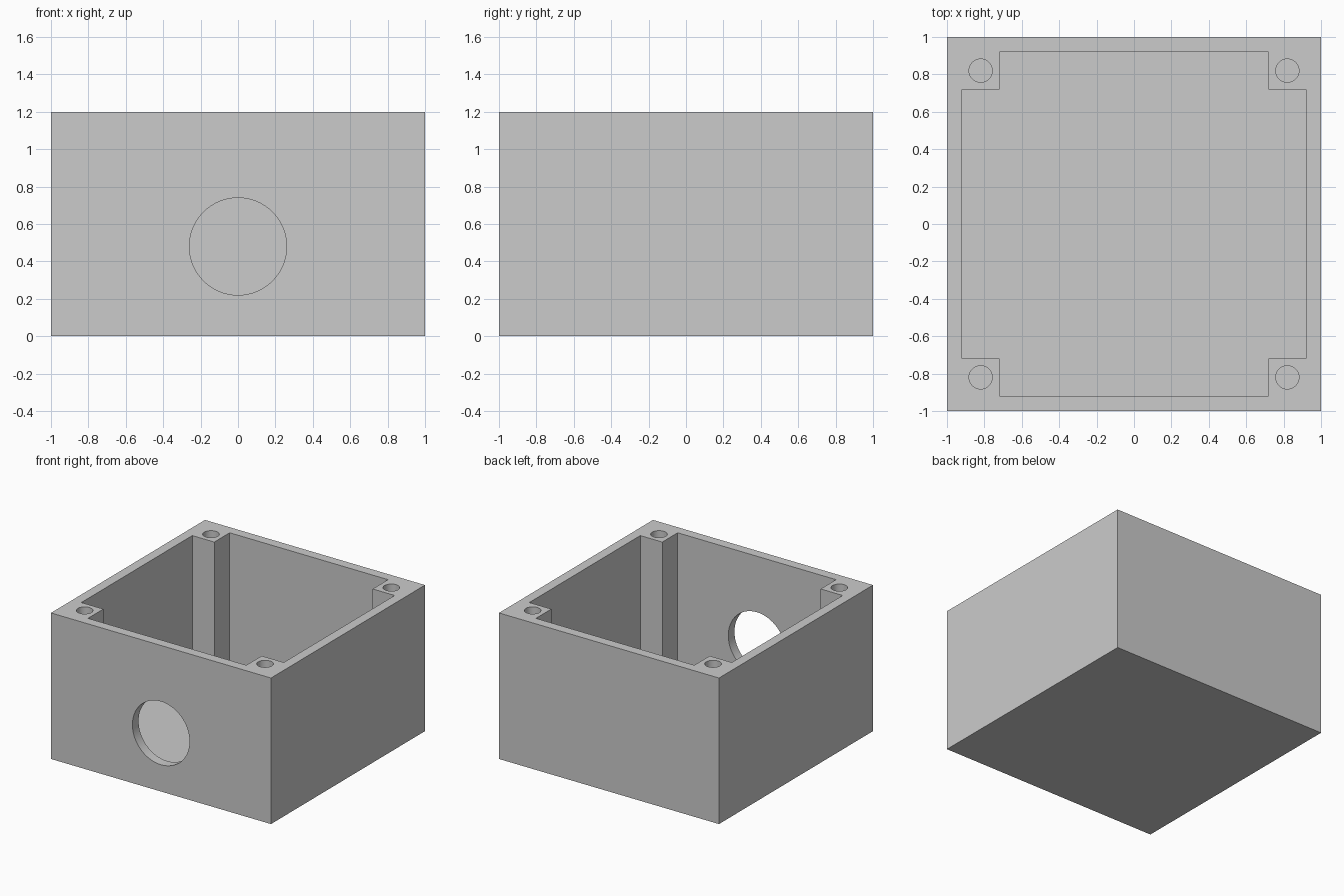
import bpy
import bmesh
from math import radians
from mathutils import Matrix, Vector

HEIGHT = 1.2
FLOOR = 0.08
INNER = 0.92      # inner face of the walls
POST = 0.72       # inner face of the corner posts
SCREW = 0.82      # screw hole centres

default = bpy.data.objects.get("Cube")
if default:
    bpy.data.objects.remove(default, do_unlink=True)

grey = bpy.data.materials.new("grey plastic")
grey.use_nodes = True
colour = (0.6, 0.6, 0.6, 1)
grey.diffuse_color = colour
grey.node_tree.nodes["Principled BSDF"].inputs["Base Color"].default_value = colour


def add_object(name, bm):
    bmesh.ops.recalc_face_normals(bm, faces=bm.faces)
    mesh = bpy.data.meshes.new(name)
    bm.to_mesh(mesh)
    bm.free()
    mesh.materials.append(grey)
    obj = bpy.data.objects.new(name, mesh)
    bpy.context.collection.objects.link(obj)
    return obj


def prism(name, outline, bottom, top):
    bm = bmesh.new()
    face = bm.faces.new([bm.verts.new((x, y, bottom)) for x, y in outline])
    result = bmesh.ops.extrude_face_region(bm, geom=[face])
    verts = [v for v in result["geom"] if isinstance(v, bmesh.types.BMVert)]
    bmesh.ops.translate(bm, verts=verts, vec=Vector((0, 0, top - bottom)))
    return add_object(name, bm)


def cylinder(name, radius, depth, centre, rotation=Matrix()):
    bm = bmesh.new()
    bmesh.ops.create_cone(bm, cap_ends=True, segments=64, radius1=radius,
                          radius2=radius, depth=depth,
                          matrix=Matrix.Translation(centre) @ rotation)
    return add_object(name, bm)


# Solid block for the enclosure
box = prism("enclosure_box", [(-1, -1), (1, -1), (1, 1), (-1, 1)], 0, HEIGHT)

# Cavity that leaves a square post in each corner
corner = [(INNER, POST), (POST, POST), (POST, INNER)]
outline = []
for turn in range(4):
    spin = Matrix.Rotation(radians(90 * turn), 2)
    outline += [tuple(spin @ Vector(p)) for p in corner]
cutters = [prism("cavity_cutter", outline, FLOOR, HEIGHT + 0.1)]

# Round cable opening through the front wall
cutters.append(cylinder("cable_hole_cutter", 0.26, 0.2, (0, -0.96, 0.48),
                        Matrix.Rotation(radians(90), 4, "X")))

# Blind screw holes in the posts
for x in (-SCREW, SCREW):
    for y in (-SCREW, SCREW):
        cutters.append(cylinder("screw_hole_cutter", 0.062, 0.8, (x, y, HEIGHT)))

# Cut each opening, then discard the cutters
bpy.ops.object.select_all(action="DESELECT")
bpy.context.view_layer.objects.active = box
box.select_set(True)
for cutter in cutters:
    cutter.hide_render = True
    cut = box.modifiers.new(cutter.name, "BOOLEAN")
    cut.operation = "DIFFERENCE"
    cut.solver = "EXACT"
    cut.object = cutter
    bpy.ops.object.modifier_apply(modifier=cut.name)
    bpy.data.objects.remove(cutter, do_unlink=True)

bpy.ops.object.shade_smooth_by_angle(angle=radians(30))
